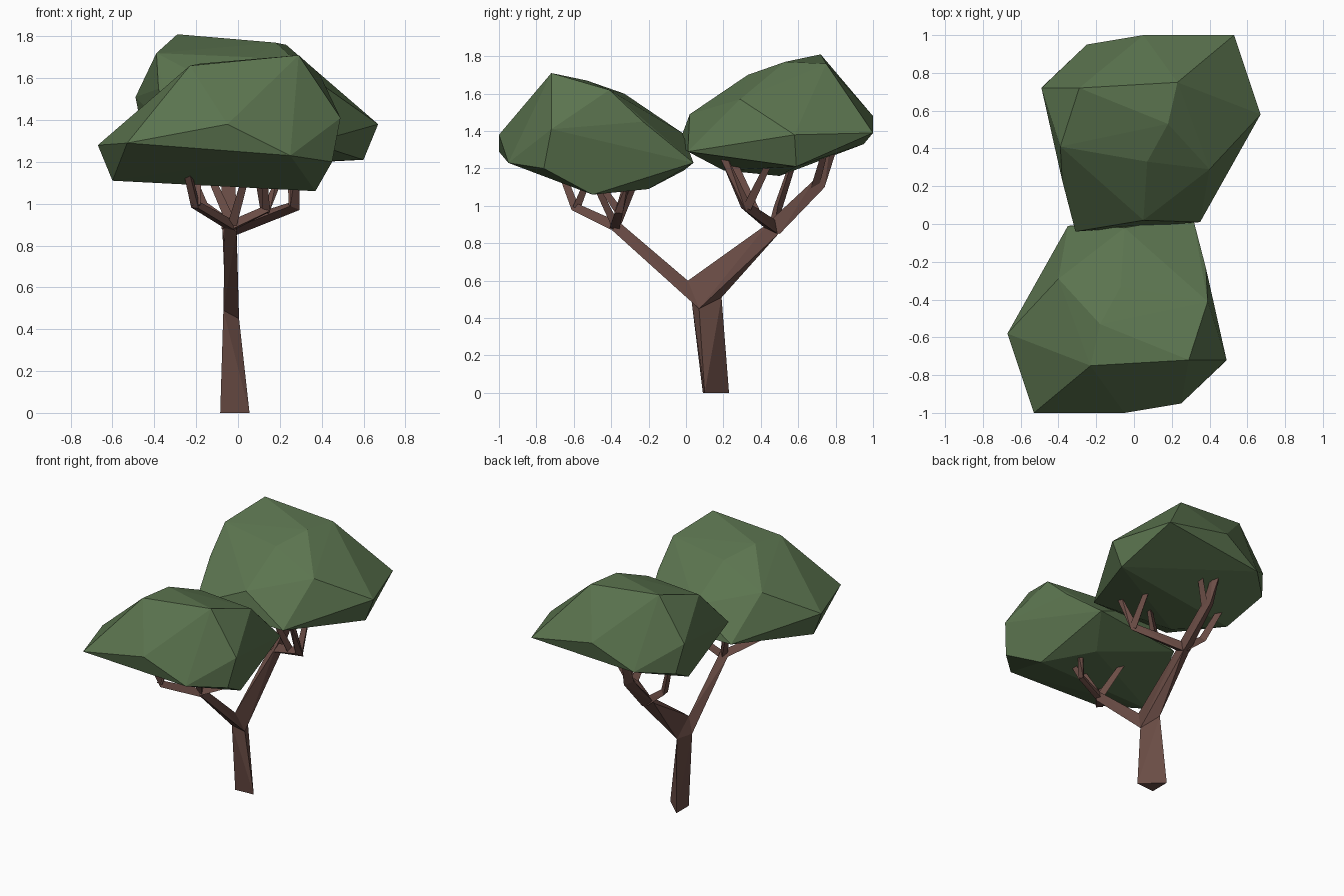
import bpy
import bmesh
from math import cos, sin, tau
from mathutils import Vector

default_cube = bpy.data.objects.get("Cube")
if default_cube:
    bpy.data.objects.remove(default_cube, do_unlink=True)


def make_material(name, color):
    material = bpy.data.materials.new(name)
    material.use_nodes = True
    material.diffuse_color = (*color, 1)
    shader = material.node_tree.nodes["Principled BSDF"]
    shader.inputs["Base Color"].default_value = (*color, 1)
    shader.inputs["Roughness"].default_value = 0.9
    return material


leaf_green = make_material("leaf green", (0.105, 0.175, 0.078))
bark_brown = make_material("bark brown", (0.145, 0.073, 0.060))


def finish(bm, name, material):
    """Turn a bmesh into a flat-shaded object."""
    bmesh.ops.recalc_face_normals(bm, faces=bm.faces)
    mesh = bpy.data.meshes.new(name)
    bm.to_mesh(mesh)
    bm.free()
    mesh.materials.append(material)
    obj = bpy.data.objects.new(name, mesh)
    bpy.context.collection.objects.link(obj)
    return obj


def add_hull(bm, points):
    """Add the convex hull of some points to a bmesh."""
    verts = [bm.verts.new(p) for p in points]
    result = bmesh.ops.convex_hull(bm, input=verts)
    loose = {v for v in result["geom_interior"] + result["geom_unused"]
             if isinstance(v, bmesh.types.BMVert) and not v.link_faces}
    bmesh.ops.delete(bm, geom=list(loose), context="VERTS")


def triangle_ring(center, direction, radius):
    """Three corners around a point, square to a direction."""
    side = direction.cross(Vector((0.3, 0.2, 1))).normalized()
    up = side.cross(direction).normalized()
    return [center + radius * (side * cos(tau * i / 3 + tau / 4)
                               + up * sin(tau * i / 3 + tau / 4))
            for i in range(3)]


def twig(name, path, start_radius, end_radius):
    """Tapered three-sided limb along a path."""
    path = [Vector(p) for p in path]
    last = len(path) - 1
    rings = []
    for i, point in enumerate(path):
        direction = path[min(i + 1, last)] - path[max(i - 1, 0)]
        radius = start_radius + (end_radius - start_radius) * i / last
        rings.append(triangle_ring(point, direction.normalized(), radius))
    bm = bmesh.new()
    for lower, upper in zip(rings, rings[1:]):
        add_hull(bm, lower + upper)
    return finish(bm, name, bark_brown)


# Leaf crowns: one faceted shape, used twice with a half turn
crown_points = [
    # upper facets
    (0.29, -0.72, 1.71), (-0.23, -0.75, 1.66), (-0.18, -0.53, 1.67),
    (0.39, -0.41, 1.62), (-0.07, -0.33, 1.60), (-0.40, -0.29, 1.47),
    (0.38, -0.23, 1.45), (-0.05, -0.02, 1.39),
    # widest outline
    (-0.67, -0.58, 1.28), (-0.53, -1, 1.29), (-0.05, -1, 1.38),
    (0.25, -0.95, 1.23), (0.49, -0.72, 1.41), (0.45, -0.76, 1.20),
    (0.31, 0.04, 1.23), (-0.35, -0.01, 1.19),
    # underside
    (-0.60, -0.59, 1.11), (0.37, -0.50, 1.06), (0.15, -0.20, 1.09),
]
for name, turn, lift in (("front_crown", 1, 0), ("back_crown", -1, 0.1)):
    bm = bmesh.new()
    add_hull(bm, [(turn * x, turn * y, z + lift) for x, y, z in crown_points])
    finish(bm, name, leaf_green)

# Trunk and the two main branches share the corners of the fork
fork_right = (0.005, 0.07, 0.45)
fork_left = (-0.07, 0.03, 0.49)
fork_back = (-0.06, 0.19, 0.51)
crotch = (-0.03, 0.01, 0.60)
front_knot = Vector((-0.03, -0.38, 0.89))
back_knot = Vector((-0.03, 0.47, 0.88))

bm = bmesh.new()
add_hull(bm, [(0.055, 0.10, 0), (-0.085, 0.23, 0), (-0.085, 0.09, 0),
              fork_right, fork_left, fork_back])
add_hull(bm, [fork_right, fork_left, fork_back, crotch])
finish(bm, "trunk", bark_brown)

bm = bmesh.new()
add_hull(bm, [fork_right, fork_left, crotch]
         + triangle_ring(front_knot, Vector((0, -0.8, 0.6)), 0.034))
finish(bm, "front_branch", bark_brown)

bm = bmesh.new()
add_hull(bm, [fork_right, fork_back, crotch]
         + triangle_ring(back_knot, Vector((0, 0.7, 0.7)), 0.045))
finish(bm, "back_branch", bark_brown)

# Twigs under the front crown
front_elbow = (-0.20, -0.59, 0.99)
side_elbow = (0.14, -0.36, 0.97)
twig("front_twig_outer", [front_knot, front_elbow, (-0.25, -0.67, 1.2)], 0.032, 0.022)
twig("front_twig_fork", [front_elbow, (-0.19, -0.52, 1.16)], 0.026, 0.018)
twig("front_twig_side", [front_knot, side_elbow, (0.2, -0.31, 1.14)], 0.03, 0.02)
twig("front_twig_side_fork", [side_elbow, (0.13, -0.47, 1.13)], 0.024, 0.018)
twig("front_twig_inner", [front_knot, (-0.14, -0.27, 1.14)], 0.028, 0.02)
twig("front_twig_middle", [front_knot, (0.04, -0.5, 1.14)], 0.026, 0.018)

# Twigs under the back crown
back_elbow = (0.27, 0.32, 0.99)
twig("back_branch_tip", [back_knot, (-0.04, 0.71, 1.12), (-0.05, 0.78, 1.32)], 0.05, 0.03)
twig("back_twig_side", [back_knot, back_elbow, (0.28, 0.2, 1.26)], 0.042, 0.022)
twig("back_twig_side_fork", [back_elbow, (0.25, 0.45, 1.25)], 0.03, 0.02)
twig("back_twig_inner", [(0.14, 0.38, 0.95), (0.08, 0.25, 1.25)], 0.03, 0.02)
twig("back_twig_outer", [back_knot, (-0.17, 0.49, 0.99), (-0.28, 0.58, 1.26)], 0.034, 0.02)
twig("back_twig_tip_fork", [(-0.04, 0.68, 1.09), (0.06, 0.74, 1.3)], 0.028, 0.02)
